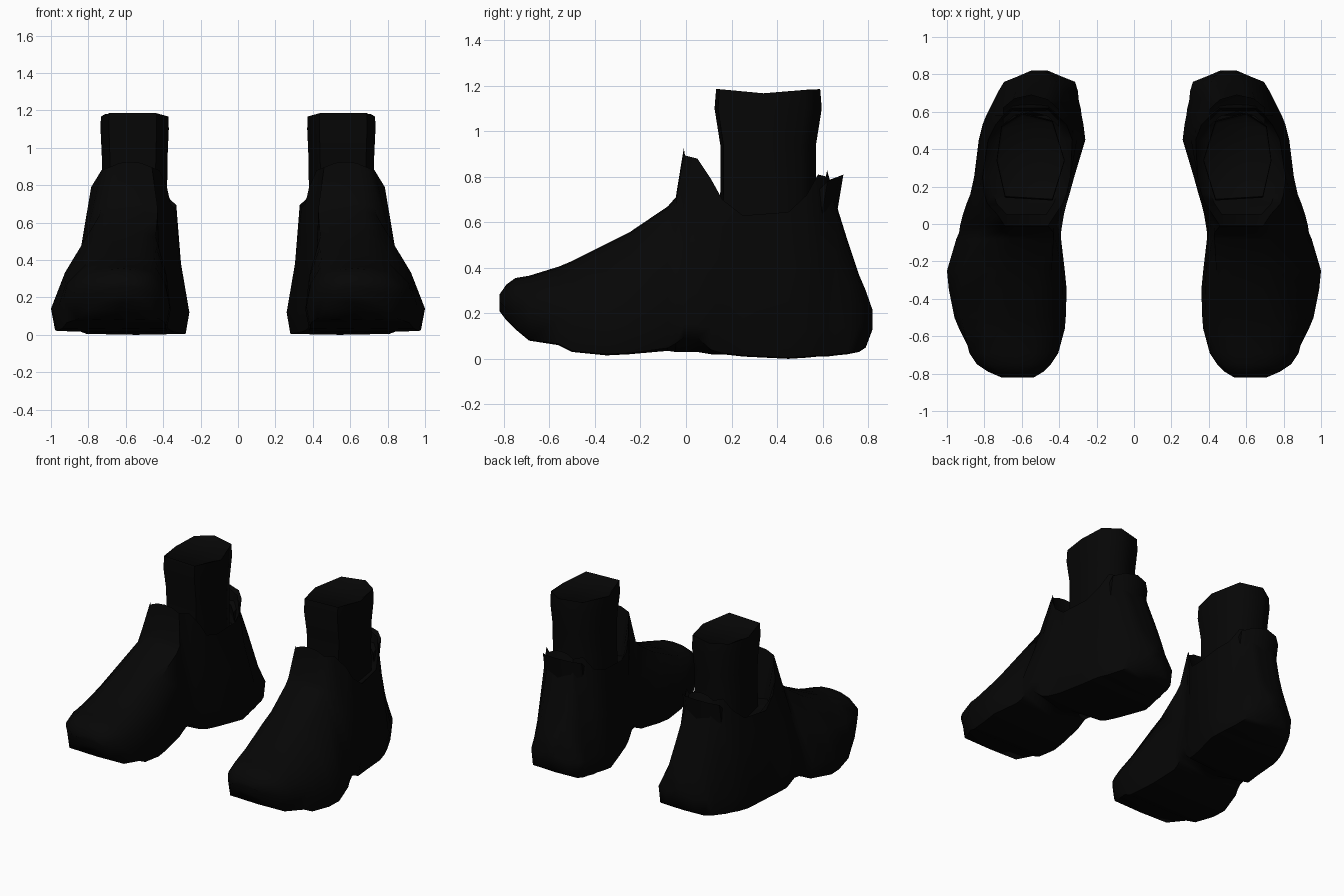
import bpy, bmesh, math

cube = bpy.data.objects.get("Cube")
if cube:
    bpy.data.objects.remove(cube, do_unlink=True)

black = bpy.data.materials.new("soft_black")
black.use_nodes = True
COLOUR = (0.0018, 0.0018, 0.0018, 1)
black.diffuse_color = COLOUR
bsdf = next(n for n in black.node_tree.nodes if n.type == 'BSDF_PRINCIPLED')
bsdf.inputs["Base Color"].default_value = COLOUR
bsdf.inputs["Roughness"].default_value = 0.8


def loft(name, rings, angle):
    """Skin closed rings of equal length, cap both ends, mirror to the other foot."""
    bm = bmesh.new()
    loops = [[bm.verts.new(p) for p in ring] for ring in rings]
    n = len(loops[0])
    for a, b in zip(loops, loops[1:]):
        for i in range(n):
            j = (i + 1) % n
            bm.faces.new((a[i], a[j], b[j], b[i]))
    bm.faces.new(loops[0])
    bm.faces.new(loops[-1])
    bmesh.ops.recalc_face_normals(bm, faces=bm.faces)
    mesh = bpy.data.meshes.new(name)
    bm.to_mesh(mesh)
    bm.free()
    mesh.materials.append(black)
    obj = bpy.data.objects.new(name, mesh)
    bpy.context.collection.objects.link(obj)
    bpy.ops.object.select_all(action='DESELECT')
    obj.select_set(True)
    bpy.context.view_layer.objects.active = obj
    bpy.ops.object.shade_smooth_by_angle(angle=math.radians(angle))
    mirror = obj.modifiers.new("other_foot", 'MIRROR')
    mirror.use_mirror_merge = False


# Stations: y, inner x, outer x, sole z, top inner x, top outer x, top z
forefoot = [
    (-.82, .55, .67, .21, .56, .66, .27),
    (-.79, .49, .75, .17, .52, .72, .30),
    (-.75, .45, .82, .13, .48, .77, .325),
    (-.69, .405, .87, .08, .46, .80, .335),
    (-.56, .37, .935, .06, .45, .80, .375),
    (-.50, .365, .96, .03, .445, .79, .40),
    (-.35, .36, .99, .015, .44, .77, .475),
    (-.25, .37, 1.0, .02, .44, .76, .525),
    (-.08, .39, .95, .035, .43, .74, .64),
    (-.045, .39, .935, .03, .43, .73, .68),
    (-.01, .385, .93, .03, .46, .69, .895),
]
collar = [
    (.05, .375, .915, .03, .42, .73, .88),
    (.11, .36, .895, .02, .38, .785, .79),
    (.16, .345, .875, .02, .36, .80, .70),
    (.25, .32, .855, .01, .34, .81, .63),
    (.45, .26, .83, .0, .33, .78, .645),
    (.53, .27, .81, .005, .36, .74, .72),
    (.58, .28, .79, .01, .41, .70, .81),
]
heel = [
    (.62, .285, .77, .01, .46, .65, .80),
    (.66, .295, .75, .015, .44, .65, .65),
    (.71, .30, .725, .02, .42, .63, .49),
    (.76, .315, .695, .03, .41, .62, .34),
    (.79, .39, .62, .05, .43, .58, .27),
    (.82, .46, .55, .13, .48, .53, .20),
]


def section(station, hollow):
    y, xi, xo, zb, ti, to, zt = station
    h = zt - zb
    zw = zb + min(.12, .4 * h)                        # widest height
    lift = max(0, .08 * (1 - abs(y - .02) / .11))     # arch groove on the edges
    ze = zb + .005 + lift
    zm = (zw + zt) / 2
    bulge_out, bulge_in = (.045, .02) if y < -.2 else (0, -.01)
    mid = (ti + to) / 2
    w = to - ti
    zi = zt + .05 if .2 < y < .5 else zt              # higher inner rim
    if hollow:
        top = [(to - .05, .60), (mid, .58), (ti + .05, .60)]
    else:
        crown = min(.03, .2 * h)
        top = [(to - .25 * w, zt + .8 * crown), (mid, zt + crown),
               (ti + .25 * w, zt + .8 * crown)]
    inset = .035 * (xo - xi)
    pts = [((xi + xo) / 2, zb), (xo - inset, ze), (xo, max(zw, ze + .04)),
           ((xo + to) / 2 + bulge_out, zm), (to, zt), *top, (ti, zi),
           ((xi + ti) / 2 - bulge_in, zm), (xi, max(zw, ze + .04)), (xi + inset, ze)]
    return [(x, y, z) for x, z in pts]


# Shoe: toe, tongue, open collar and heel in one skin
loft("shoe_body", [section(s, False) for s in forefoot]
     + [section(s, True) for s in collar]
     + [section(s, False) for s in heel], 60)

# Flared tab wrapping the back of the collar
tab = [(.60, .74), (.64, .76), (.692, .81), (.665, .65), (.62, .62)]
tab_path = [(.40, -.08, -.03), (.46, -.025, -.01), (.55, 0, 0),
            (.64, -.02, -.01), (.70, -.07, -.03)]     # x, y shift, z shift
loft("heel_tab", [[(x, y + dy, z + dz) for y, z in tab] for x, dy, dz in tab_path], 40)

# Sock: seven-sided tube, slightly pinched at the ankle
outline = [(.60, .592), (.71, .52), (.735, .34), (.69, .145),
           (.435, .13), (.37, .34), (.435, .55)]
CX, CY = .55, .36


def sock_ring(z, sx, sy, dip=0.0):
    return [(CX + (x - CX) * sx, CY + (y - CY) * sy,
             z - dip * max(0, 1 - abs(y - CY) / .2)) for x, y in outline]


loft("sock", [sock_ring(.50, .97, .92), sock_ring(.75, .95, .91),
              sock_ring(.94, .96, .91), sock_ring(1.10, 1.0, 1.02),
              sock_ring(1.185, .99, .99, .02), sock_ring(1.165, .92, .93)], 60)
